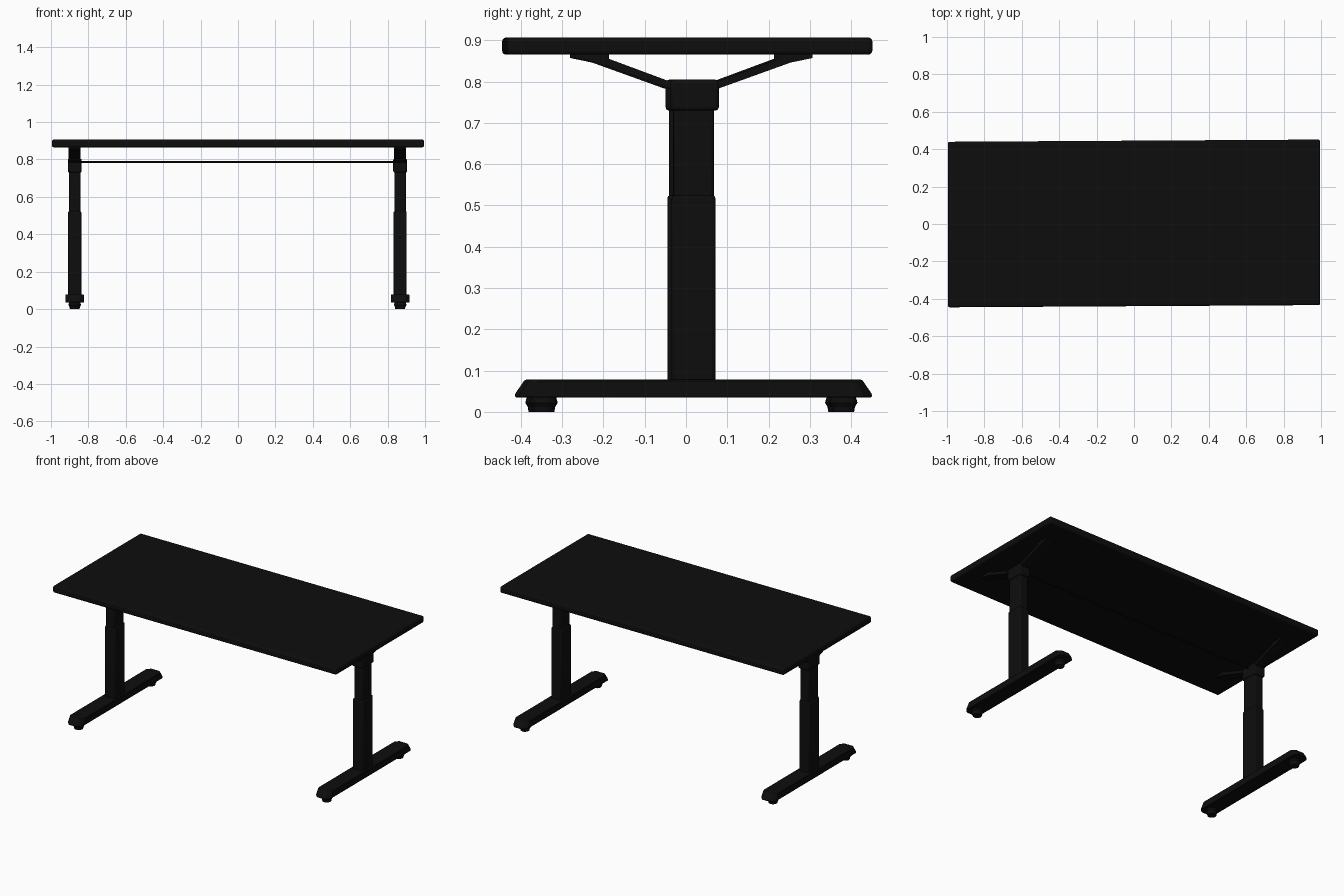
import bpy, bmesh
from mathutils import Matrix, Vector

cube = bpy.data.objects.get("Cube")
if cube:
    bpy.data.objects.remove(cube)

black = bpy.data.materials.new("matte_black")
black.use_nodes = True
black.diffuse_color = (0.004, 0.004, 0.004, 1)
black.node_tree.nodes["Principled BSDF"].inputs["Base Color"].default_value = black.diffuse_color

SKEW = 0.006   # the desk stands very slightly turned
LEG_Y = 0.013


def finish(name, bm, bevel=0, segments=2):
    bmesh.ops.recalc_face_normals(bm, faces=bm.faces)
    for v in bm.verts:
        v.co.y += SKEW * v.co.x
    mesh = bpy.data.meshes.new(name)
    bm.to_mesh(mesh)
    bm.free()
    mesh.materials.append(black)
    obj = bpy.data.objects.new(name, mesh)
    bpy.context.collection.objects.link(obj)
    if bevel:
        mod = obj.modifiers.new("soft_edges", 'BEVEL')
        mod.width, mod.segments = bevel, segments
    bpy.ops.object.select_all(action='DESELECT')
    obj.select_set(True)
    bpy.context.view_layer.objects.active = obj
    bpy.ops.object.shade_smooth_by_angle()
    return obj


def box(name, center, size, bevel=0, segments=2):
    bm = bmesh.new()
    m = Matrix.Translation(center) @ Matrix.Diagonal((*size, 1))
    bmesh.ops.create_cube(bm, size=1, matrix=m)
    return finish(name, bm, bevel, segments)


def extrude(name, points, offset, bevel=0):
    bm = bmesh.new()
    face = bm.faces.new([bm.verts.new(p) for p in points])
    new = bmesh.ops.extrude_face_region(bm, geom=[face])["geom"]
    verts = [g for g in new if isinstance(g, bmesh.types.BMVert)]
    bmesh.ops.translate(bm, verts=verts, vec=Vector(offset))
    return finish(name, bm, bevel)


def cone(bm, x, y, z0, z1, r0, r1):
    bmesh.ops.create_cone(bm, cap_ends=True, segments=20, radius1=r0, radius2=r1,
                          depth=z1 - z0, matrix=Matrix.Translation((x, y, (z0 + z1) / 2)))


# Table top
box("table_top", (0, 0.003, 0.886), (1.99, 0.885, 0.042), 0.010, 3)

for side, x in (("left", 0.867), ("right", -0.873)):
    # Telescoping column
    box(side + "_lower_column", (x, LEG_Y, 0.295), (0.07, 0.106, 0.46), 0.008)
    box(side + "_upper_column", (x, LEG_Y, 0.63), (0.06, 0.098, 0.24), 0.007)
    box(side + "_collar", (x, LEG_Y + 0.002, 0.767), (0.074, 0.118, 0.075), 0.008)

    # Foot with clipped corners and sloping ends
    bm = bmesh.new()
    rings = []
    for z, half in ((0.035, 0.427), (0.043, 0.427), (0.078, 0.403)):
        w, c = 0.05, 0.022
        outline = [(w, half - c), (w - c, half), (c - w, half), (-w, half - c),
                   (-w, c - half), (c - w, -half), (w - c, -half), (w, c - half)]
        rings.append([bm.verts.new((x + px, 0.018 + py, z)) for px, py in outline])
    for low, high in zip(rings, rings[1:]):
        for i in range(8):
            j = (i + 1) % 8
            bm.faces.new((low[i], low[j], high[j], high[i]))
    bm.faces.new(rings[0])
    bm.faces.new(rings[-1])
    finish(side + "_foot", bm, 0.003, 1)

    for end, sign in (("front", -1), ("back", 1)):
        # Levelling pad
        y = LEG_Y + 0.363 * sign
        bm = bmesh.new()
        cone(bm, x, y, 0.022, 0.037, 0.034, 0.030)
        cone(bm, x, y, 0.012, 0.022, 0.028, 0.034)
        cone(bm, x, y, 0.0, 0.012, 0.026, 0.028)
        finish(f"{side}_{end}_pad", bm)

        # Sloping bracket arm with a flat mounting flange
        profile = [(0.04, 0.803), (0.065, 0.803), (0.205, 0.855), (0.205, 0.866),
                   (0.288, 0.866), (0.288, 0.857), (0.235, 0.846), (0.06, 0.783), (0.04, 0.783)]
        extrude(f"{side}_{end}_bracket_arm",
                [(x - 0.032, LEG_Y + sign * py, pz) for py, pz in profile], (0.064, 0, 0))

# Thin crossbar between the collars
bm = bmesh.new()
bmesh.ops.create_cone(bm, cap_ends=True, segments=10, radius1=0.005, radius2=0.005, depth=1.68,
                      matrix=Matrix.Translation((-0.003, LEG_Y, 0.786)) @ Matrix.Rotation(1.5708, 4, 'Y'))
finish("crossbar", bm)
